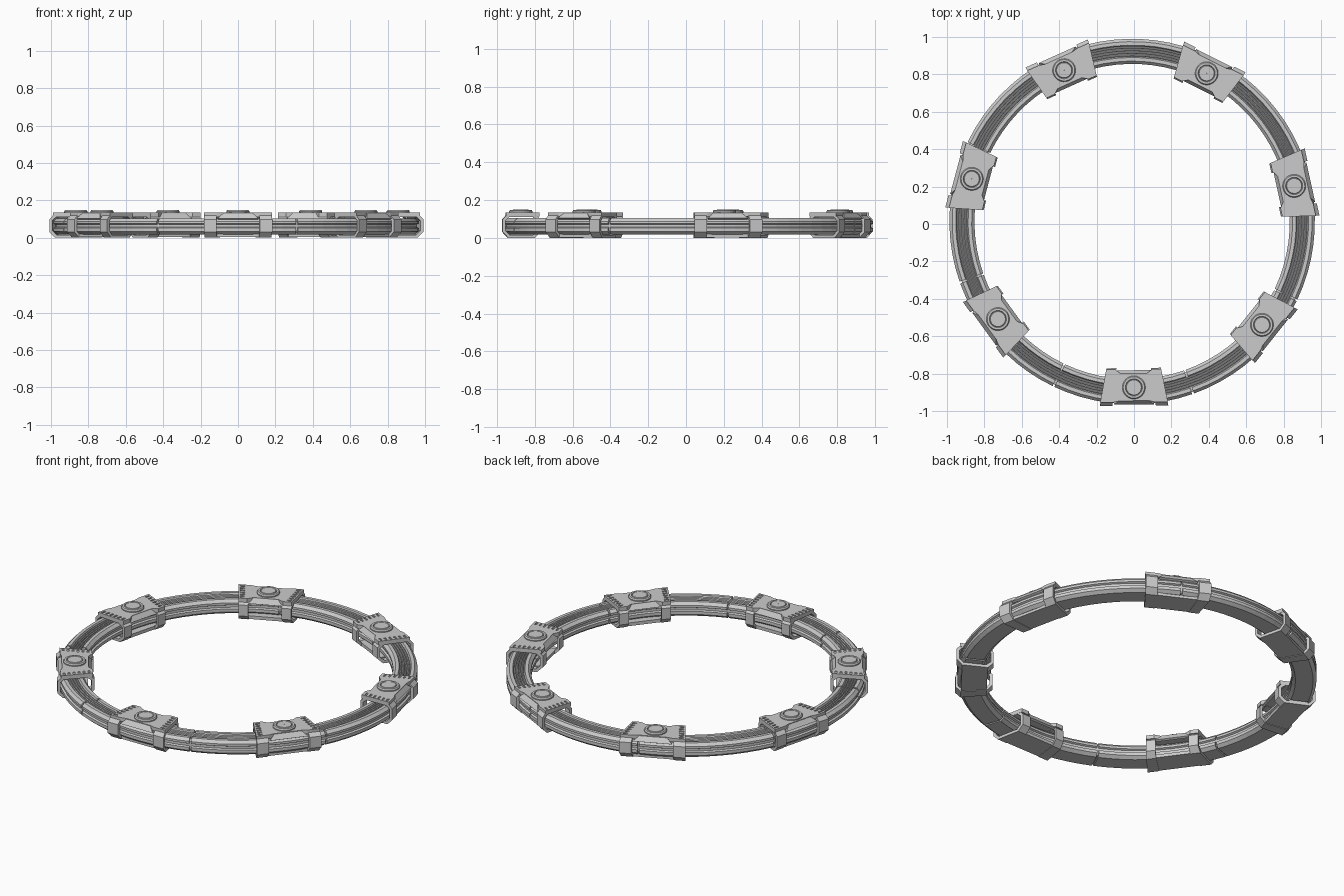
import bpy, bmesh
from math import sin, cos, radians, pi
from mathutils import Matrix

if "Cube" in bpy.data.objects:
    bpy.data.objects.remove(bpy.data.objects["Cube"])

CX, CY = -0.01, 0.013          # ring centre
CENTRE = Matrix.Translation((CX, CY, 0))


def finish(bm, name, matrix=CENTRE):
    bmesh.ops.recalc_face_normals(bm, faces=bm.faces)
    me = bpy.data.meshes.new(name)
    bm.to_mesh(me)
    bm.free()
    ob = bpy.data.objects.new(name, me)
    ob.matrix_world = matrix
    bpy.context.collection.objects.link(ob)
    return ob


def bridge(bm, loops, closed=False):
    """Skin a list of equal-length vertex loops, capping open ends."""
    rings = [[bm.verts.new(p) for p in lp] for lp in loops]
    n = len(rings[0])
    pairs = list(zip(rings, rings[1:]))
    if closed:
        pairs.append((rings[-1], rings[0]))
    else:
        bm.faces.new(rings[0])
        bm.faces.new(rings[-1])
    for a, b in pairs:
        for i in range(n):
            j = (i + 1) % n
            bm.faces.new((a[i], a[j], b[j], b[i]))


def sweep(bm, profile, a0, a1, steps):
    full = abs(a1 - a0) >= 359.9
    loops = []
    for s in range(steps if full else steps + 1):
        a = radians(a0 + (a1 - a0) * s / steps)
        loops.append([(r * cos(a), r * sin(a), z) for r, z in profile])
    bridge(bm, loops, full)


# Eight rail segments: grooved outer sides and a recessed channel on top
outer = [(0.958, 0.018), (0.977, 0.034), (0.977, 0.052), (0.967, 0.057),
         (0.967, 0.070), (0.977, 0.075), (0.977, 0.088), (0.962, 0.104),
         (0.943, 0.104), (0.937, 0.090)]
MID = 0.910
inner = [(2 * MID - r, z) for r, z in reversed(outer)]
for k in range(8):
    bm = bmesh.new()
    a = -70.5 + 45 * k
    sweep(bm, outer + inner, a + 0.3, a + 44.7, 10)
    finish(bm, "rail_segment")

# Continuous core behind the gaps
bm = bmesh.new()
sweep(bm, [(0.862, 0.028), (0.958, 0.028), (0.966, 0.04), (0.966, 0.084),
           (0.952, 0.09), (0.868, 0.09), (0.854, 0.084), (0.854, 0.04)], 0, 360, 80)
finish(bm, "rail_core")

# Cables lying in the channel
bm = bmesh.new()
for r in (0.889, 0.903, 0.917, 0.931):
    sweep(bm, [(r - .005, .085), (r + .005, .085), (r + .005, .096),
               (r + .002, .100), (r - .002, .100), (r - .005, .096)], 0, 360, 80)
finish(bm, "channel_cables")

# --- one clamp module, local x = tangent, y = radius ---
K_END = 0.186                  # wedge slope of the module ends


def clamp():
    """Two hollow octagonal collars with radial ends."""
    out = [(.815, 0), (.955, 0), (.985, .032), (.985, .098),
           (.958, .127), (.812, .127), (.783, .098), (.783, .032)]
    inn = [(.825, .016), (.948, .016), (.969, .038), (.969, .092),
           (.950, .110), (.822, .110), (.799, .092), (.799, .038)]
    bm = bmesh.new()
    for s in (-1, 1):
        loops = []
        for prof, k in ((out, K_END), (out, .118), (inn, .118), (inn, K_END)):
            loops.append([(s * y * k, y, z) for y, z in prof])
        bridge(bm, loops, True)
    return bm


def slab(bm, pts, z0, z1, inset=0.0):
    top = [(x * (1 - inset), MID + (y - MID) * (1 - inset), z1) for x, y in pts]
    bridge(bm, [[(x, y, z0) for x, y in pts], top])


def plate():
    """Notched cover plate, wider on the outside."""
    right = [(.147, .790), (.181, .966), (.110, .966), (.080, .958)]
    left = [(-.080, .958), (-.110, .966), (-.181, .966), (-.147, .790),
            (-.100, .790), (-.070, .812), (.070, .812), (.100, .790)]
    bm = bmesh.new()
    slab(bm, right + left, .112, .135)
    return bm


def slots():
    bm = bmesh.new()
    for s in (-1, 1):
        for i in range(6):
            y = .812 + i * .027
            x = s * (y * K_END - .021)
            m = Matrix.Translation((x, y, .135)) @ Matrix.Diagonal((.026, .011, .014, 1))
            bmesh.ops.create_cube(bm, size=1, matrix=m)
    return bm


def lips():
    """Sloping lips hanging from the middle of the plate edges."""
    bm = bmesh.new()
    for ye, yo in ((.956, .978), (.814, .795)):
        t = .006 if yo > ye else -.006
        sec = lambda h, y, z: [(-h, y, z), (h, y, z), (h, y - t * 2, z - .006), (-h, y - t * 2, z - .006)]
        bridge(bm, [sec(.075, ye, .134), sec(.108, yo, .104)])
    return bm


def base():
    bm = bmesh.new()
    slab(bm, [(-.12, .815), (.12, .815), (.14, .955), (-.14, .955)], .003, .022)
    return bm


def cap():
    """Round stepped cap with a raised rim."""
    bm = bmesh.new()
    prof = [(.062, .130), (.062, .141), (.057, .148), (.046, .148),
            (.043, .143), (.040, .149), (.001, .149), (.001, .130)]
    sweep(bm, prof, 0, 360, 24)
    bmesh.ops.translate(bm, verts=bm.verts, vec=(0, .887, 0))
    return bm


# Cut the vent slots into the plate once, then share the mesh
plate_ob = finish(plate(), "cover_plate", Matrix())
cutter = finish(slots(), "slot_cutter", Matrix())
cutter.hide_render = True
mod = plate_ob.modifiers.new("slots", 'BOOLEAN')
mod.operation = 'DIFFERENCE'
mod.solver = 'EXACT'
mod.object = cutter
deps = bpy.context.evaluated_depsgraph_get()
cut_mesh = bpy.data.meshes.new_from_object(plate_ob.evaluated_get(deps))
plate_ob.modifiers.clear()
plate_ob.data = cut_mesh
bpy.data.objects.remove(cutter)

parts = [plate_ob] + [finish(f(), n, Matrix()) for f, n in (
    (clamp, "clamp_collars"), (lips, "plate_lips"),
    (base, "base_plate"), (cap, "round_cap"))]

# Seven modules around the ring
for k in range(7):
    m = CENTRE @ Matrix.Rotation(radians(-89.4 + 50.9 * k) - pi / 2, 4, 'Z')
    for p in parts:
        ob = p if k == 6 else p.copy()
        if k < 6:
            bpy.context.collection.objects.link(ob)
        ob.matrix_world = m
